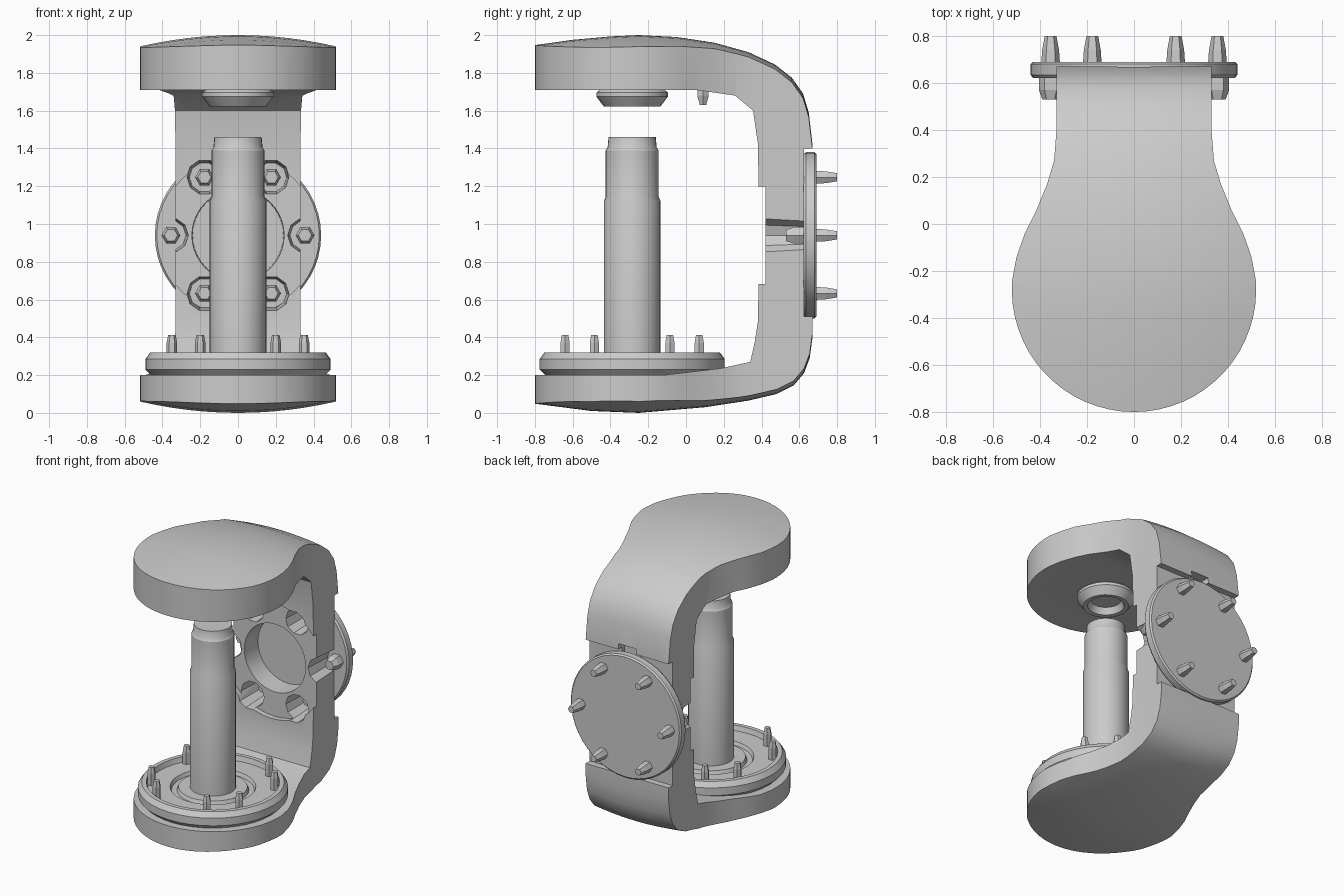
import bpy, bmesh, math
from mathutils import Matrix

if "Cube" in bpy.data.objects:
    bpy.data.objects.remove(bpy.data.objects["Cube"])

grey = bpy.data.materials.new("plain grey")
grey.use_nodes = True
COLOR = (0.6, 0.6, 0.6, 1)
grey.diffuse_color = COLOR
grey.node_tree.nodes["Principled BSDF"].inputs["Base Color"].default_value = COLOR

POST_Y = -0.285            # column axis
HUB_Z = 0.94               # flange axis
TO_BACK = Matrix.Rotation(-math.pi / 2, 4, "X")   # local z becomes +y


def make(name, bm):
    bmesh.ops.recalc_face_normals(bm, faces=bm.faces)
    mesh = bpy.data.meshes.new(name)
    bm.to_mesh(mesh)
    bm.free()
    mesh.materials.append(grey)
    ob = bpy.data.objects.new(name, mesh)
    bpy.context.collection.objects.link(ob)
    return ob


def smooth(ob, angle=32):
    bpy.ops.object.select_all(action="DESELECT")
    ob.select_set(True)
    bpy.context.view_layer.objects.active = ob
    bpy.ops.object.shade_smooth_by_angle(angle=math.radians(angle))


def loft(name, rings):
    """Closed solid through a list of equal-length point rings."""
    bm = bmesh.new()
    rows = [[bm.verts.new(p) for p in ring] for ring in rings]
    n = len(rows[0])
    for a, b in zip(rows, rows[1:]):
        for i in range(n):
            j = (i + 1) % n
            bm.faces.new((a[i], a[j], b[j], b[i]))
    bm.faces.new(rows[0])
    bm.faces.new(rows[-1])
    return make(name, bm)


def lathe(name, profile, place, sides=40):
    """Turned solid: profile is (radius, height) from bottom to top."""
    rings = []
    for r, h in profile:
        ring = []
        for i in range(sides):
            a = math.tau * i / sides
            ring.append((r * math.cos(a), r * math.sin(a), h))
        rings.append(ring)
    ob = loft(name, rings)
    ob.data.transform(place)
    return ob


def box(name, x, y, z):
    corners = [(x[0], y[0]), (x[1], y[0]), (x[1], y[1]), (x[0], y[1])]
    return loft(name, [[(a, b, h) for a, b in corners] for h in z])


def combine(ob, tool, operation):
    mod = ob.modifiers.new(operation.lower(), "BOOLEAN")
    mod.operation = operation
    mod.solver = "EXACT"
    mod.object = tool
    bpy.context.view_layer.objects.active = ob
    bpy.ops.object.modifier_apply(modifier=mod.name)
    bpy.data.objects.remove(tool)


def at(x, y, z):
    return Matrix.Translation((x, y, z))


# C-shaped frame: side profile lofted across x with a slight crown
top = [(-.85, 1.94), (-.6, 1.975), (-.4, 1.993), (-.25, 2), (-.05, 1.99), (.15, 1.96),
       (.33, 1.91), (.47, 1.845), (.56, 1.775), (.62, 1.69), (.65, 1.59), (.67, 1.42)]
bottom = [(.67, .4), (.655, .29), (.625, .21), (.57, .145), (.48, .1), (.33, .065),
          (.1, .03), (-.25, 0), (-.5, .01), (-.85, .055)]
inside = [(-.85, .2), (-.12, .2), (.18, .235), (.34, .27), (.365, .38), (.38, .48),
          (.39, HUB_Z), (.38, 1.43), (.355, 1.6), (.26, 1.68), (.05, 1.71), (-.85, 1.71)]
slices = []
for i in range(-6, 7):
    x = i * 0.09
    sag = 0.06 * (x / 0.52) ** 2
    outer = [(x, y, z - sag) for y, z in top] + [(x, y, z + sag) for y, z in bottom]
    slices.append(outer + [(x, y, z) for y, z in inside])
frame = loft("frame", slices)

# Keyhole plan: round head flowing into a straight neck
half = [(.33, .75), (.33, .4), (.34, .27), (.37, .17), (.415, .06), (.465, -.04), (.5, -.14)]
for i in range(17):
    a = math.radians(5 - 95 * i / 16)
    half.append((.52 * math.cos(a), -.28 + .52 * math.sin(a)))
plan = half[:-1] + [(0, -.8)] + [(-x, y) for x, y in reversed(half[:-1])]
outline = loft("plan_cutter", [[(x, y, z) for x, y in plan] for z in (-.1, 2.1)])
combine(frame, outline, "INTERSECT")

# Seat for the flange, shallow dish, bore, bolt pockets and latch notch
combine(frame, box("seat_cutter", (-.6, .6), (.625, .9), (.51, 1.4)), "DIFFERENCE")
combine(frame, box("notch_cutter", (-.07, .07), (.6, .9), (1.3, 1.44)), "DIFFERENCE")
hub = at(0, 0, HUB_Z) @ TO_BACK
combine(frame, lathe("dish_cutter", [(.42, .2), (.42, .42)], hub), "DIFFERENCE")
combine(frame, lathe("bore_cutter", [(.25, .2), (.24, .57)], hub), "DIFFERENCE")
hub_bolts = []
for i in range(6):
    a = math.tau * i / 6
    hub_bolts.append((.355 * math.cos(a), HUB_Z + .355 * math.sin(a)))
for x, z in hub_bolts:
    pocket = lathe("pocket_cutter", [(.105, .2), (.075, .7)], at(x, 0, z) @ TO_BACK, 10)
    combine(frame, pocket, "DIFFERENCE")
smooth(frame)

# Rear flange with six through bolts
flange = lathe("flange", [(.43, .622), (.44, .635), (.44, .68), (.43, .69)], hub, 48)
smooth(flange)
for i, (x, z) in enumerate(hub_bolts):
    place = at(x, 0, z) @ TO_BACK
    lathe(f"flange_bolt_{i + 1}", [(.04, .68), (.036, .74), (.025, .8)], place, 6)
    lathe(f"bolt_head_{i + 1}", [(.035, .53), (.05, .57), (.05, .63)], place, 6)

# Base ring with a stepped top
axis = at(0, POST_Y, 0)
ring = lathe("base_ring", [(.45, .19), (.49, .23), (.49, .285), (.465, .32), (.435, .32),
                           (.425, .285), (.28, .285), (.27, .26), (.235, .26), (.225, .285),
                           (.1, .285)], axis)
smooth(ring)

# Studs standing on the base ring
for i, (x, y) in enumerate([(.35, .2), (.2, .355)]):
    for sx in (-1, 1):
        for sy in (-1, 1):
            lathe(f"base_stud_{i}_{sx}_{sy}", [(.028, .27), (.028, .37), (.02, .412)],
                  at(sx * x, POST_Y + sy * y, 0), 6)

# Centre column
column = lathe("column", [(.15, .25), (.15, 1.12), (.14, 1.145), (.14, 1.39), (.13, 1.405),
                          (.125, 1.46)], axis, 32)
smooth(column)

# Upper pad with hollow centre, and a small stop pin behind it
pad = lathe("upper_pad", [(.1, 1.67), (.12, 1.625), (.15, 1.622), (.19, 1.675), (.19, 1.695),
                          (.16, 1.72)], axis, 24)
smooth(pad)
lathe("stop_pin", [(.02, 1.63), (.035, 1.68), (.035, 1.72)], at(0, .09, 0), 6)
